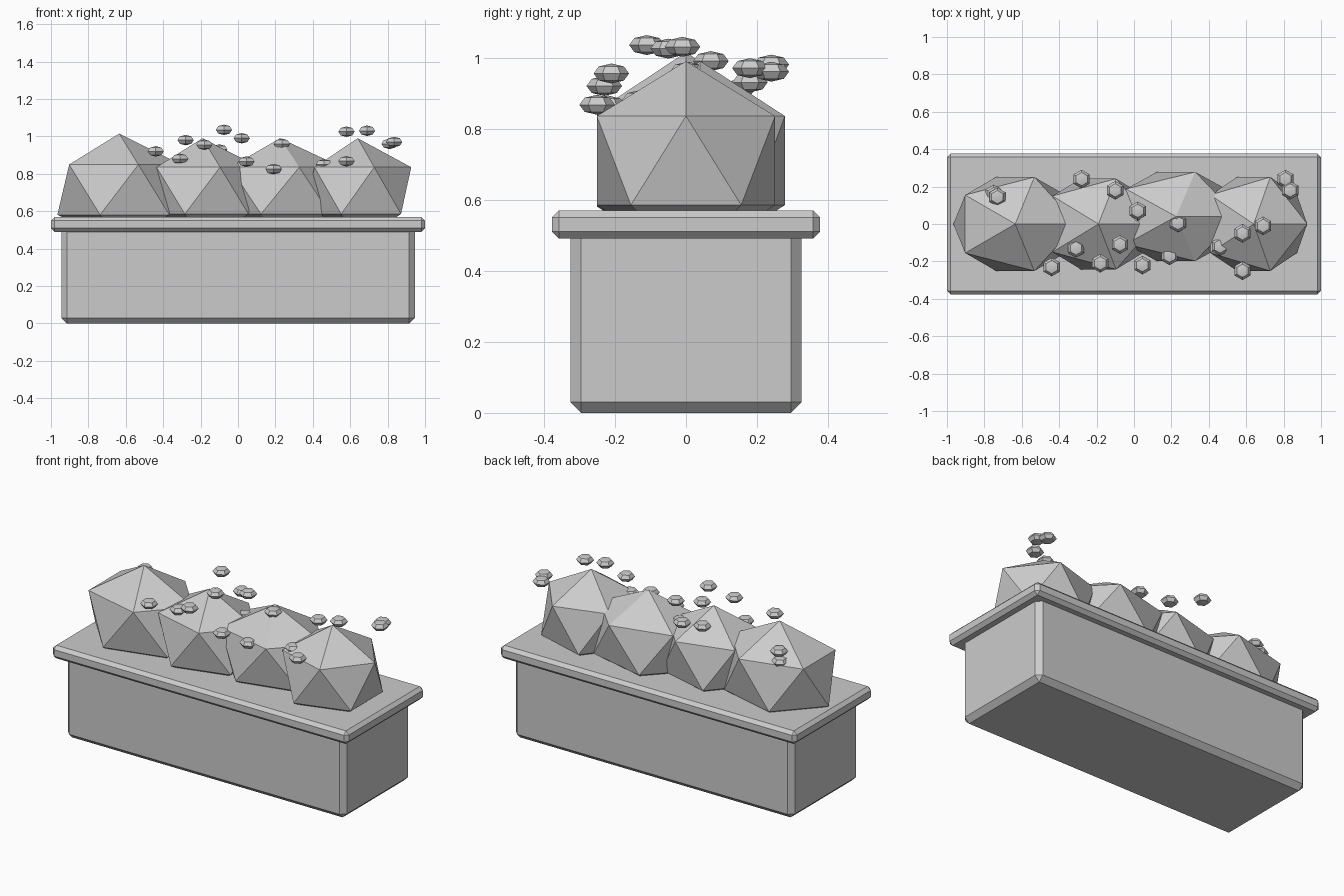
import bpy, math
from mathutils import Vector

old = bpy.data.objects.get("Cube")
if old:
    bpy.data.objects.remove(old, do_unlink=True)

grey = bpy.data.materials.new("plain_grey")
grey.use_nodes = True
colour = (0.6, 0.6, 0.6, 1)
grey.diffuse_color = colour
grey.node_tree.nodes["Principled BSDF"].inputs["Base Color"].default_value = colour


def finish(name):
    obj = bpy.context.object
    obj.name = name
    obj.data.materials.append(grey)
    return obj


def box(name, half_x, half_y, bottom, top, bevel):
    bpy.ops.mesh.primitive_cube_add(size=2, location=(0, 0, (bottom + top) / 2))
    obj = finish(name)
    obj.scale = (half_x, half_y, (top - bottom) / 2)
    bpy.ops.object.transform_apply(location=False, rotation=False, scale=True)
    mod = obj.modifiers.new("chamfer", 'BEVEL')
    mod.width = bevel
    mod.segments = 1


# Planter box and overhanging rim
box("planter_body", 0.945, 0.325, 0, 0.53, 0.03)
box("planter_rim", 1.0, 0.377, 0.49, 0.57, 0.02)

# Faceted bushes: centre and radii
bushes = [
    ((-0.635, 0, 0.715), (0.37, 0.295, 0.3)),
    ((-0.19, 0, 0.71), (0.34, 0.285, 0.28)),
    ((0.225, 0.04, 0.71), (0.37, 0.28, 0.28)),
    ((0.64, 0, 0.71), (0.32, 0.295, 0.28)),
]
for i, (centre, radii) in enumerate(bushes):
    bpy.ops.mesh.primitive_ico_sphere_add(subdivisions=1, radius=1, location=centre)
    bush = finish(f"bush_{i + 1}")
    for v in bush.data.vertices:
        v.co = Vector(a * b for a, b in zip(v.co.normalized(), radii))
    bpy.ops.object.shade_smooth_by_angle(angle=math.radians(30))

# Flattened six-sided flowers scattered over the bushes
flowers = [
    (-0.73, 0.144, 0.91), (-0.75, 0.16, 0.86), (-0.44, -0.23, 0.92),
    (-0.31, -0.13, 0.88), (-0.28, 0.24, 0.98), (-0.18, -0.21, 0.955),
    (-0.1, 0.18, 0.93), (-0.075, -0.11, 1.035), (0.02, 0.07, 0.99),
    (0.01, 0.05, 0.86), (0.045, -0.22, 0.865), (0.19, -0.17, 0.825),
    (0.235, 0.005, 0.96), (0.46, -0.12, 0.85), (0.58, -0.25, 0.867),
    (0.58, -0.05, 1.025), (0.69, -0.01, 1.03), (0.81, 0.24, 0.96),
    (0.835, 0.18, 0.97),
]
for i, place in enumerate(flowers):
    bpy.ops.mesh.primitive_uv_sphere_add(segments=6, ring_count=4, radius=0.05, location=place)
    flower = finish(f"flower_{i + 1}")
    for v in flower.data.vertices:
        v.co.z *= 0.56
    bpy.ops.object.shade_smooth_by_angle(angle=math.radians(30))
